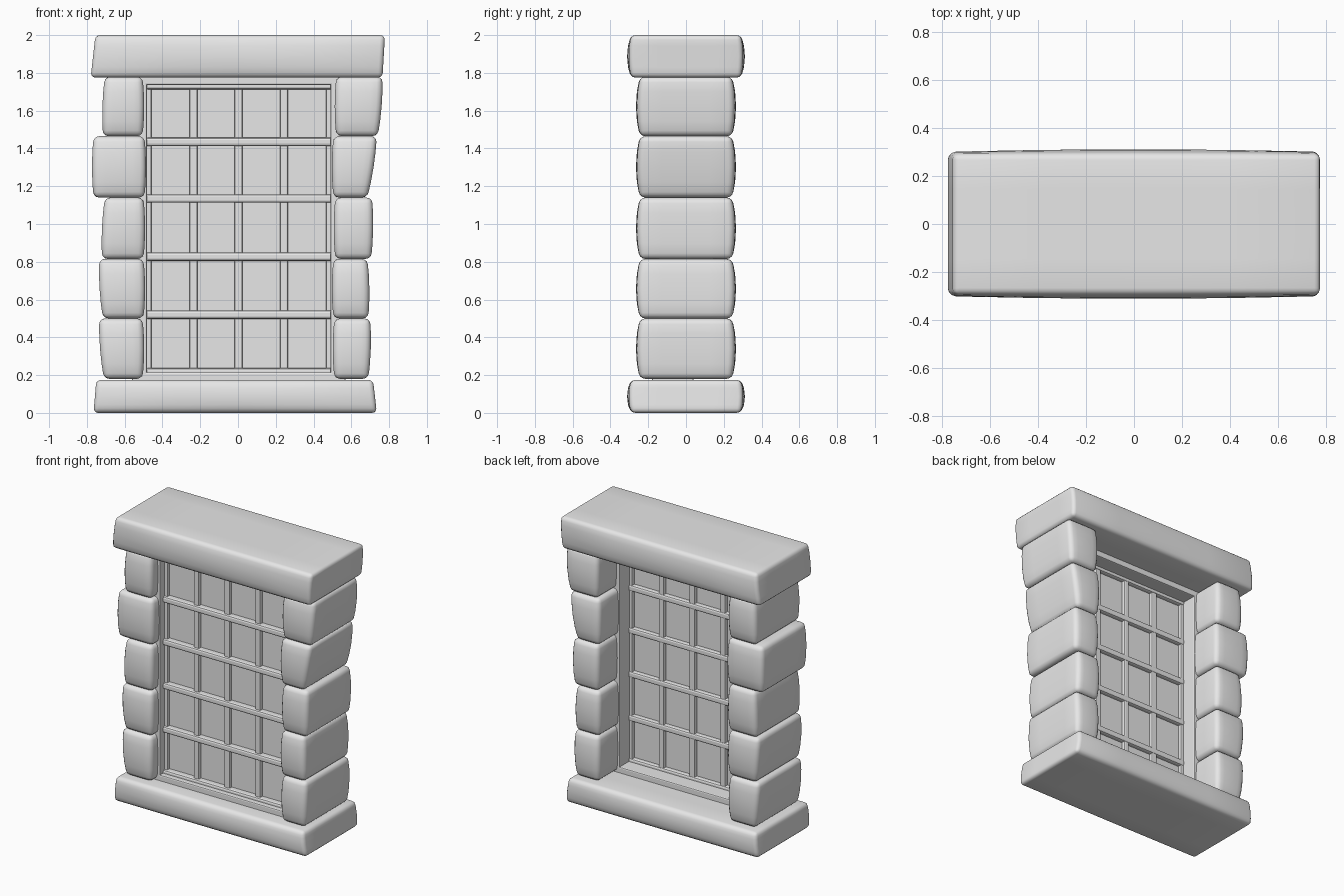
import bpy
import bmesh
from mathutils import Vector

cube = bpy.data.objects.get("Cube")
if cube:
    bpy.data.objects.remove(cube, do_unlink=True)

GREY = (0.8, 0.8, 0.8, 1)
stone_grey = bpy.data.materials.new("stone_grey")
stone_grey.use_nodes = True
stone_grey.diffuse_color = GREY
stone_grey.node_tree.nodes["Principled BSDF"].inputs["Base Color"].default_value = GREY


def finish(bm, name, bevel, segments, smooth):
    mesh = bpy.data.meshes.new(name)
    bm.to_mesh(mesh)
    bm.free()
    mesh.materials.append(stone_grey)
    obj = bpy.data.objects.new(name, mesh)
    bpy.context.collection.objects.link(obj)
    if bevel:
        mod = obj.modifiers.new("rounded_edges", 'BEVEL')
        mod.width = bevel
        mod.segments = segments
        mod.limit_method = 'ANGLE'
        mod.angle_limit = 0.8
    if smooth:
        mesh.shade_smooth()
    return obj


def stone(name, left, right, z0, z1, depth, bulge, bevel):
    """Rounded block; left and right hold the (bottom, top) x of each side."""
    bm = bmesh.new()
    bmesh.ops.create_cube(bm, size=2)
    bmesh.ops.subdivide_edges(bm, edges=bm.edges[:], cuts=3, use_grid_fill=True)
    for v in bm.verts:
        u, d, w = v.co
        t = (w + 1) / 2
        x0 = left[0] + (left[1] - left[0]) * t
        x1 = right[0] + (right[1] - right[0]) * t
        swell = 1 - w * w
        x = x0 + (x1 - x0) * (u + 1) / 2 + u * bulge[0] * swell
        y = d * (depth + bulge[1] * swell * (1 - 0.5 * u * u))
        v.co = Vector((x, y, z0 + (z1 - z0) * t))
    return finish(bm, name, bevel, 3, True)


def box(name, x, y, z, bevel=0.0):
    """Box between the (low, high) limits on each axis."""
    bm = bmesh.new()
    bmesh.ops.create_cube(bm, size=1)
    for v in bm.verts:
        v.co = Vector([lim[0] + (lim[1] - lim[0]) * (c + 0.5)
                       for c, lim in zip(v.co, (x, y, z))])
    return finish(bm, name, bevel, 2, False)


# Lintel and sill
stone("lintel", (-0.78, -0.755), (0.765, 0.778), 1.775, 2.0, 0.292, (0, 0.02), 0.025)
stone("sill", (-0.765, -0.75), (0.735, 0.715), 0.0, 0.175, 0.292, (0, 0.02), 0.025)

# Stone columns: outer x at bottom and top, then inner x, from the bottom up
LEVELS = (0.18, 0.5, 0.815, 1.14, 1.465, 1.78)
RIGHT_COLUMN = [(-0.71, -0.735, -0.505), (-0.715, -0.735, -0.5), (-0.72, -0.705, -0.5),
                (-0.765, -0.765, -0.495), (-0.715, -0.705, -0.505)]
LEFT_COLUMN = [(0.69, 0.7, 0.51), (0.69, 0.685, 0.505), (0.705, 0.71, 0.515),
               (0.685, 0.735, 0.505), (0.74, 0.765, 0.52)]
for i in range(5):
    low, high = LEVELS[i], LEVELS[i + 1]
    a, b, c = RIGHT_COLUMN[i]
    stone(f"right_stone_{i + 1}", (a, b), (c, c), low, high, 0.245, (0.008, 0.02), 0.03)
    a, b, c = LEFT_COLUMN[i]
    stone(f"left_stone_{i + 1}", (c, c), (a, b), low, high, 0.245, (0.008, 0.02), 0.03)

# Window frame
FRAME_Y = (-0.18, 0.04)
box("frame_right", (-0.56, -0.482), FRAME_Y, (0.16, 1.785), 0.008)
box("frame_left", (0.49, 0.57), FRAME_Y, (0.16, 1.785), 0.008)
box("frame_bottom", (-0.54, 0.55), FRAME_Y, (0.16, 0.215), 0.008)
box("frame_top", (-0.54, 0.55), FRAME_Y, (1.735, 1.79), 0.008)

# Glass pane
box("pane", (-0.5, 0.51), (-0.104, -0.096), (0.2, 1.75))

# Glazing bars
for i, x in enumerate((-0.48, -0.235, 0.003, 0.243, 0.488)):
    box(f"upright_bar_{i + 1}", (x - 0.021, x + 0.021), (-0.13, -0.07), (0.2, 1.75), 0.008)
for i, z in enumerate((0.215, 0.52, 0.827, 1.135, 1.435, 1.735)):
    box(f"cross_bar_{i + 1}", (-0.49, 0.5), (-0.145, -0.065), (z - 0.022, z + 0.022), 0.012)
